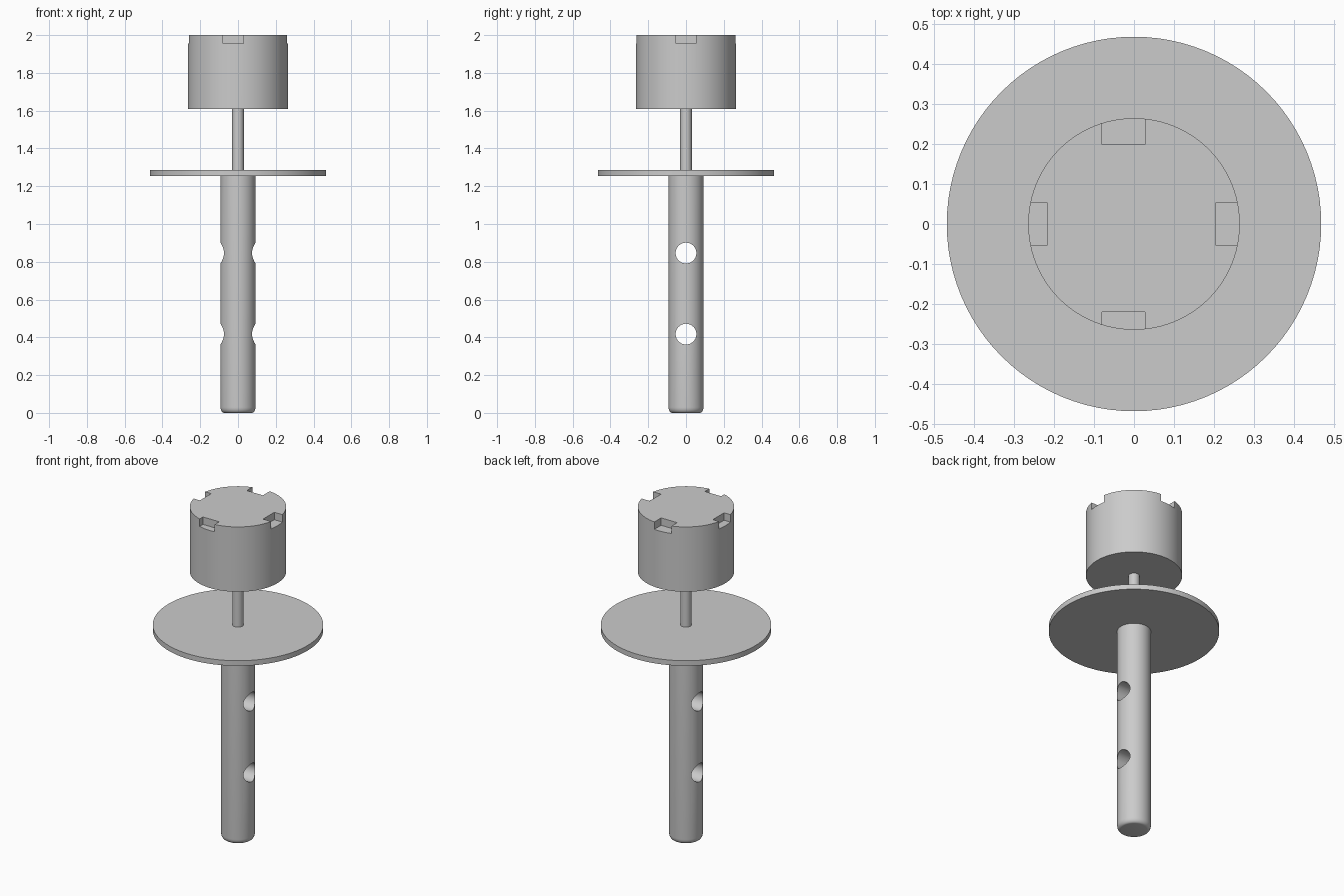
import bpy, bmesh, math

if "Cube" in bpy.data.objects:
    bpy.data.objects.remove(bpy.data.objects["Cube"])

SIDES = 96


def lathe(name, profile):
    """Closed solid turned around z from (radius, z) points, bottom to top."""
    bm = bmesh.new()
    rings = []
    for r, z in profile:
        rings.append([bm.verts.new((r * math.cos(2 * math.pi * i / SIDES),
                                    r * math.sin(2 * math.pi * i / SIDES), z))
                      for i in range(SIDES)])
    for a, b in zip(rings, rings[1:]):
        for i in range(SIDES):
            j = (i + 1) % SIDES
            bm.faces.new((a[i], a[j], b[j], b[i]))
    bm.faces.new(rings[0][::-1])
    bm.faces.new(rings[-1])
    mesh = bpy.data.meshes.new(name)
    bm.to_mesh(mesh)
    bm.free()
    obj = bpy.data.objects.new(name, mesh)
    bpy.context.collection.objects.link(obj)
    return obj


def cut(target, cutter):
    """Subtract the cutter from the target, then remove the cutter."""
    cutter.hide_render = True
    mod = target.modifiers.new("cut", 'BOOLEAN')
    mod.operation = 'DIFFERENCE'
    mod.solver = 'EXACT'
    mod.object = cutter
    bpy.context.view_layer.objects.active = target
    bpy.ops.object.modifier_apply(modifier=mod.name)
    bpy.data.objects.remove(cutter)


def box(x0, x1, y0, y1, z0, z1):
    bpy.ops.mesh.primitive_cube_add(
        size=1, location=((x0 + x1) / 2, (y0 + y1) / 2, (z0 + z1) / 2))
    obj = bpy.context.object
    obj.scale = (x1 - x0, y1 - y0, z1 - z0)
    bpy.context.view_layer.update()
    return obj


# Lower shaft with rounded foot and two cross holes along x
R = 0.0925
foot = [(R - 0.02 + 0.02 * math.sin(a), 0.03 - 0.03 * math.cos(a))
        for a in (math.radians(d) for d in range(0, 91, 15))]
shaft = lathe("shaft", foot + [(R, 1.257)])
for z in (0.417, 0.846):
    bpy.ops.mesh.primitive_cylinder_add(
        vertices=48, radius=0.055, depth=0.5, location=(0, 0, z),
        rotation=(0, math.pi / 2, 0))
    cut(shaft, bpy.context.object)

# Thin round flange
flange = lathe("flange", [(0.467, 1.255), (0.467, 1.286)])

# Narrow stem between flange and head
stem = lathe("stem", [(0.031, 1.28), (0.031, 1.615)])

# Head with four rim notches
head = lathe("head", [(0.264, 1.608), (0.264, 2.0)])
for x0, x1, y0, y1 in ((-0.08, 0.028, 0.198, 0.4), (-0.08, 0.028, -0.4, -0.22),
                       (-0.4, -0.217, -0.054, 0.054), (0.205, 0.4, -0.054, 0.054)):
    cut(head, box(x0, x1, y0, y1, 1.955, 2.1))

# Smooth the round sides, keep edges sharp
bpy.ops.object.select_all(action='DESELECT')
for obj in (shaft, flange, stem, head):
    obj.select_set(True)
bpy.context.view_layer.objects.active = head
bpy.ops.object.shade_smooth_by_angle(angle=math.radians(30))
